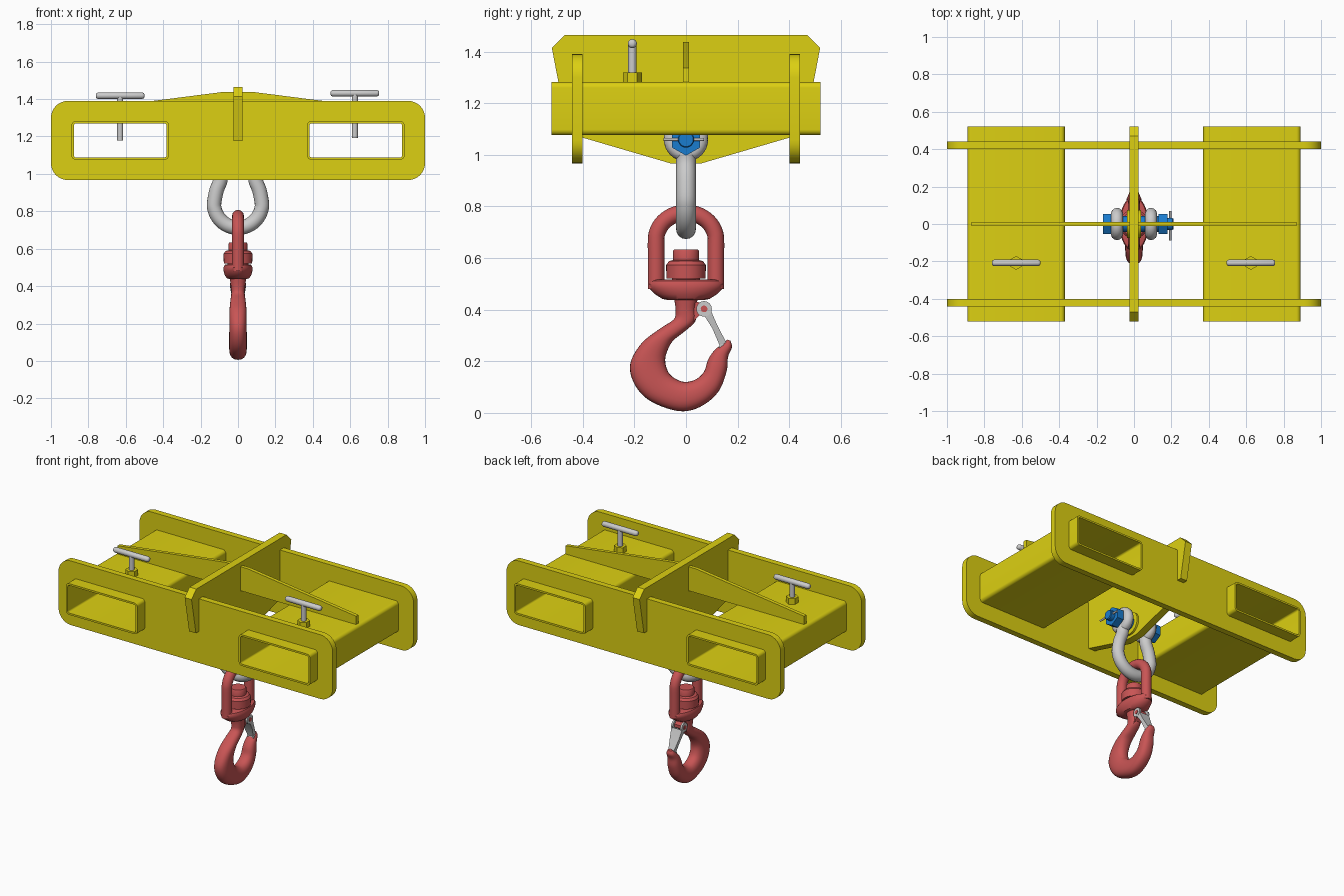
import bpy, bmesh
from math import sin, cos, pi, radians
from mathutils import Matrix, Vector

if "Cube" in bpy.data.objects:
    bpy.data.objects.remove(bpy.data.objects["Cube"])


def material(name, rgb):
    m = bpy.data.materials.new(name)
    m.diffuse_color = (*rgb, 1)
    m.use_nodes = True
    m.node_tree.nodes["Principled BSDF"].inputs["Base Color"].default_value = m.diffuse_color
    return m


YELLOW = material("yellow_paint", (0.72, 0.63, 0.006))
RED = material("red_paint", (0.58, 0.09, 0.09))
BLUE = material("blue_paint", (0.01, 0.2, 0.62))
XZ = Matrix.Rotation(pi / 2, 4, 'X')                       # profile (x, z)
YZ = Matrix(((0, 0, 1, 0), (1, 0, 0, 0), (0, 1, 0, 0), (0, 0, 0, 1)))  # profile (y, z)


def finish(ob, mat=None, angle=35):
    bpy.ops.object.select_all(action='DESELECT')
    bpy.context.view_layer.objects.active = ob
    ob.select_set(True)
    if mat:
        ob.data.materials.append(mat)
    bpy.ops.object.shade_smooth_by_angle(angle=radians(angle))
    return ob


def curve_object(name, curve):
    ob = bpy.data.objects.new(name, curve)
    bpy.context.collection.objects.link(ob)
    bpy.ops.object.select_all(action='DESELECT')
    bpy.context.view_layer.objects.active = ob
    ob.select_set(True)
    bpy.ops.object.convert(target='MESH')
    return bpy.context.object


def plate(name, outlines, half, basis, offset, mat):
    """Flat plate: first outline is the edge, the others are holes."""
    c = bpy.data.curves.new(name, 'CURVE')
    c.dimensions, c.fill_mode, c.extrude = '2D', 'BOTH', half
    for pts in outlines:
        s = c.splines.new('POLY')
        s.points.add(len(pts) - 1)
        for p, q in zip(s.points, pts):
            p.co = (q[0], q[1], 0, 1)
        s.use_cyclic_u = True
    ob = curve_object(name, c)
    bm = bmesh.new()
    bm.from_mesh(ob.data)
    bmesh.ops.remove_doubles(bm, verts=bm.verts, dist=1e-5)
    bm.transform(Matrix.Translation(offset) @ basis)
    bmesh.ops.recalc_face_normals(bm, faces=bm.faces)
    bm.to_mesh(ob.data)
    bm.free()
    return finish(ob, mat)


def round_rect(x0, x1, z0, z1, r, n=8):
    corners = ((x1 - r, z1 - r), (x0 + r, z1 - r), (x0 + r, z0 + r), (x1 - r, z0 + r))
    return [(cx + r * cos((k + i / n) * pi / 2), cz + r * sin((k + i / n) * pi / 2))
            for k, (cx, cz) in enumerate(corners) for i in range(n + 1)]


def circle(cx, cz, r, n=32):
    return [(cx + r * cos(2 * pi * i / n), cz + r * sin(2 * pi * i / n)) for i in range(n)]


def smooth(pts, n=5):
    """Catmull-Rom through tuples of any length."""
    v = [Vector(p) for p in pts]
    v = [2 * v[0] - v[1]] + v + [2 * v[-1] - v[-2]]
    out = []
    for a, b, c, d in zip(v, v[1:], v[2:], v[3:]):
        for i in range(n):
            t = i / n
            out.append(0.5 * (2 * b + (c - a) * t + (2 * a - 5 * b + 4 * c - d) * t * t
                              + (3 * b - a - 3 * c + d) * t ** 3))
    return out + [v[-2]]


def rod(name, path, r, mat=None):
    c = bpy.data.curves.new(name, 'CURVE')
    c.dimensions, c.bevel_depth, c.bevel_resolution, c.use_fill_caps = '3D', r, 6, True
    s = c.splines.new('POLY')
    s.points.add(len(path) - 1)
    for p, q in zip(s.points, path):
        p.co = (*q, 1)
    return finish(curve_object(name, c), mat)


def loft(name, rings, mat=None, angle=35):
    n = len(rings[0])
    faces = [(k * n + i, k * n + (i + 1) % n, (k + 1) * n + (i + 1) % n, (k + 1) * n + i)
             for k in range(len(rings) - 1) for i in range(n)]
    faces += [tuple(range(n))[::-1], tuple(range((len(rings) - 1) * n, len(rings) * n))]
    me = bpy.data.meshes.new(name)
    me.from_pydata([tuple(p) for r in rings for p in r], [], faces)
    bm = bmesh.new()
    bm.from_mesh(me)
    bmesh.ops.recalc_face_normals(bm, faces=bm.faces)
    bm.to_mesh(me)
    bm.free()
    ob = bpy.data.objects.new(name, me)
    bpy.context.collection.objects.link(ob)
    return finish(ob, mat, angle)


def turned(name, profile, axis, centre, mat=None, n=32):
    """Stack of (position along axis, radius[, second radius]) sections."""
    rings = []
    for h, *r in profile:
        ring = [(r[0] * cos(2 * pi * i / n), r[-1] * sin(2 * pi * i / n)) for i in range(n)]
        rings.append([Vector(centre) + Vector((a, b, h) if axis == 'Z' else (h, a, b))
                      for a, b in ring])
    return loft(name, rings, mat)


# Fork frame: two slotted side plates and two through tubes
slots = [round_rect(x, x + 0.52, 1.076, 1.282, 0.022) for x in (-0.89, 0.37)]
for side, y in (("front", -0.422), ("back", 0.422)):
    plate(side + "_side_plate", [round_rect(-1, 1, 0.967, 1.39, 0.09)] + slots,
          0.02, XZ, (0, y, 0), YELLOW)
for side, x in (("left", -0.89), ("right", 0.37)):
    plate(side + "_fork_tube", [round_rect(x, x + 0.52, 1.076, 1.282, 0.022),
          round_rect(x + 0.012, x + 0.508, 1.088, 1.27, 0.012)], 0.521, XZ, (0, 0, 0), YELLOW)

# Central hanger plate with pin hole and bosses, and the stiffening rib
half = [(0.06, 0.967), (0.405, 1.068), (0.405, 1.175), (0.474, 1.175), (0.52, 1.415), (0.47, 1.465)]
PIN_Z = 1.06
plate("hanger_plate", [half + [(-y, z) for y, z in reversed(half)], circle(0, PIN_Z, 0.045)],
      0.025, YZ, (0, 0, 0), YELLOW)
for side, x in (("left", -0.03), ("right", 0.03)):
    plate(side + "_hanger_boss", [circle(0, PIN_Z, 0.075), circle(0, PIN_Z, 0.045)],
          0.008, YZ, (x, 0, 0), YELLOW)
plate("long_rib", [[(-0.87, 1.28), (0.87, 1.28), (0.87, 1.337), (0.08, 1.438), (-0.08, 1.438),
      (-0.87, 1.337)]], 0.012, XZ, (0, 0, 0), YELLOW)

# Clamp screws with hex nuts
for side, x, z in (("left", -0.63, 1.418), ("right", 0.625, 1.431)):
    turned(side + "_screw_nut", [(1.28, 0.037), (1.32, 0.037)], 'Z', (0, 0, 0), YELLOW,
           6).matrix_world = Matrix.Translation((x, -0.208, 0)) @ Matrix.Rotation(pi / 6, 4, 'Z')
    turned(side + "_screw_stem", [(z - 0.24, 0.016), (z, 0.016)], 'Z', (x, -0.208, 0))
    turned(side + "_screw_handle", [(-0.13, 0.008), (-0.126, 0.014), (-0.118, 0.0175),
           (0.118, 0.0175), (0.126, 0.014), (0.13, 0.008)], 'X', (x, -0.208, z))

# Bow shackle
leg = [(0.092, 0, 1.04), (0.093, 0, 0.97), (0.115, 0, 0.91)]
bow = [(0.128 * cos(a), 0, 0.84 + 0.128 * sin(a)) for a in [-pi * i / 12 for i in range(13)]]
rod("shackle_bow", smooth(leg + bow + [(-x, y, z) for x, y, z in reversed(leg)], 4), 0.0385)
for side, x in (("left", -0.091), ("right", 0.091)):
    turned(side + "_shackle_eye", [(-0.031, 0.06), (-0.027, 0.072), (-0.015, 0.083), (0, 0.086),
           (0.015, 0.083), (0.027, 0.072), (0.031, 0.06)], 'X', (x, 0, PIN_Z))

# Shackle pin, head, nut and cotter
pin = (0, 0, PIN_Z)
turned("shackle_pin", [(-0.15, 0.043), (0.15, 0.043), (0.15, 0.032), (0.205, 0.032),
       (0.21, 0.028)], 'X', pin, BLUE)
for name, a, b in (("pin_head", -0.166, -0.122), ("pin_nut", 0.13, 0.178)):
    ob = turned(name, [(a, 0.063), (b, 0.063)], 'X', (0, 0, 0), BLUE, 6)
    ob.matrix_world = Matrix.Translation(pin) @ Matrix.Rotation(pi / 6, 4, 'X')
rod("cotter_pin", [(0.194, -0.088, PIN_Z), (0.194, 0.07, PIN_Z)], 0.006)

# Swivel bail, base and inner nut
side = [(0, 0.116, 0.48), (0, 0.116, 0.6), (0, 0.116, 0.67)]
top = [(0, 0.116 * cos(a), 0.67 + 0.105 * sin(a)) for a in [pi * i / 12 for i in range(1, 12)]]
rod("swivel_bail", smooth(side + top + [(x, -y, z) for x, y, z in reversed(side)], 4), 0.032, RED)
turned("swivel_base", [(0.437, 0.045, 0.07), (0.442, 0.06, 0.092), (0.46, 0.072, 0.12),
       (0.482, 0.077, 0.142), (0.5, 0.077, 0.147), (0.512, 0.072, 0.14), (0.516, 0.065, 0.13)],
       'Z', (0, 0, 0), RED, 40)
turned("swivel_nut", [(0.505, 0.055), (0.521, 0.055), (0.521, 0.076), (0.573, 0.077),
       (0.588, 0.066), (0.592, 0.05), (0.628, 0.05), (0.634, 0.046)], 'Z', (0, 0, 0), RED)

# Hook: sections as inner (y, z), outer (y, z), half thickness
sections = [
    (0.046, 0.445, -0.046, 0.445, 0.045), (0.038, 0.405, -0.040, 0.395, 0.038),
    (0.036, 0.355, -0.048, 0.362, 0.036), (-0.010, 0.312, -0.100, 0.327, 0.041),
    (-0.054, 0.275, -0.172, 0.270, 0.045), (-0.080, 0.215, -0.216, 0.190, 0.046),
    (-0.071, 0.163, -0.200, 0.112, 0.047), (-0.045, 0.135, -0.140, 0.047, 0.047),
    (-0.005, 0.120, -0.030, 0.007, 0.047), (0.038, 0.130, 0.054, 0.023, 0.046),
    (0.070, 0.160, 0.124, 0.080, 0.044), (0.085, 0.205, 0.157, 0.160, 0.041),
    (0.108, 0.240, 0.163, 0.217, 0.035), (0.140, 0.268, 0.178, 0.254, 0.027),
    (0.160, 0.284, 0.173, 0.279, 0.015)]
rings = []
for iy, iz, oy, oz, t in smooth(sections, 5):
    ring = []
    for i in range(28):
        c, s = cos(2 * pi * i / 28), sin(2 * pi * i / 28)
        c, s = abs(c) ** 0.85 * (1 if c > 0 else -1), abs(s) ** 0.85 * (1 if s > 0 else -1)
        ring.append((t * s, (iy + oy) / 2 + c * (iy - oy) / 2, (iz + oz) / 2 + c * (iz - oz) / 2))
    rings.append(ring)
loft("hook", rings, RED, 50)

# Safety latch: lug, pivot, tapered tongue and tip roll
plate("latch_lug", [[(0.02, 0.345), (0.052, 0.378), (0.085, 0.395), (0.085, 0.415),
      (0.065, 0.428), (0.02, 0.43)]], 0.024, YZ, (0, 0, 0), RED)
for s, x in (("left", -0.033), ("right", 0.033)):
    plate(s + "_latch_ear", [circle(0.07, 0.403, 0.03)], 0.006, YZ, (x, 0, 0), None)
turned("latch_pivot", [(-0.043, 0.013), (0.043, 0.013)], 'X', (0, 0.07, 0.403), RED, 20)
tongue = [(0.067, 0.383, 0.097, 0.395, 0.039), (0.102, 0.328, 0.122, 0.338, 0.032),
          (0.130, 0.262, 0.155, 0.275, 0.02), (0.132, 0.250, 0.152, 0.255, 0.018)]
loft("latch_tongue", [[(-t, a, b), (t, a, b), (t, c, d), (-t, c, d)]
                      for a, b, c, d, t in tongue])
turned("latch_tip", [(-0.024, 0.014), (0.024, 0.014)], 'X', (0, 0.141, 0.253), None, 20)
